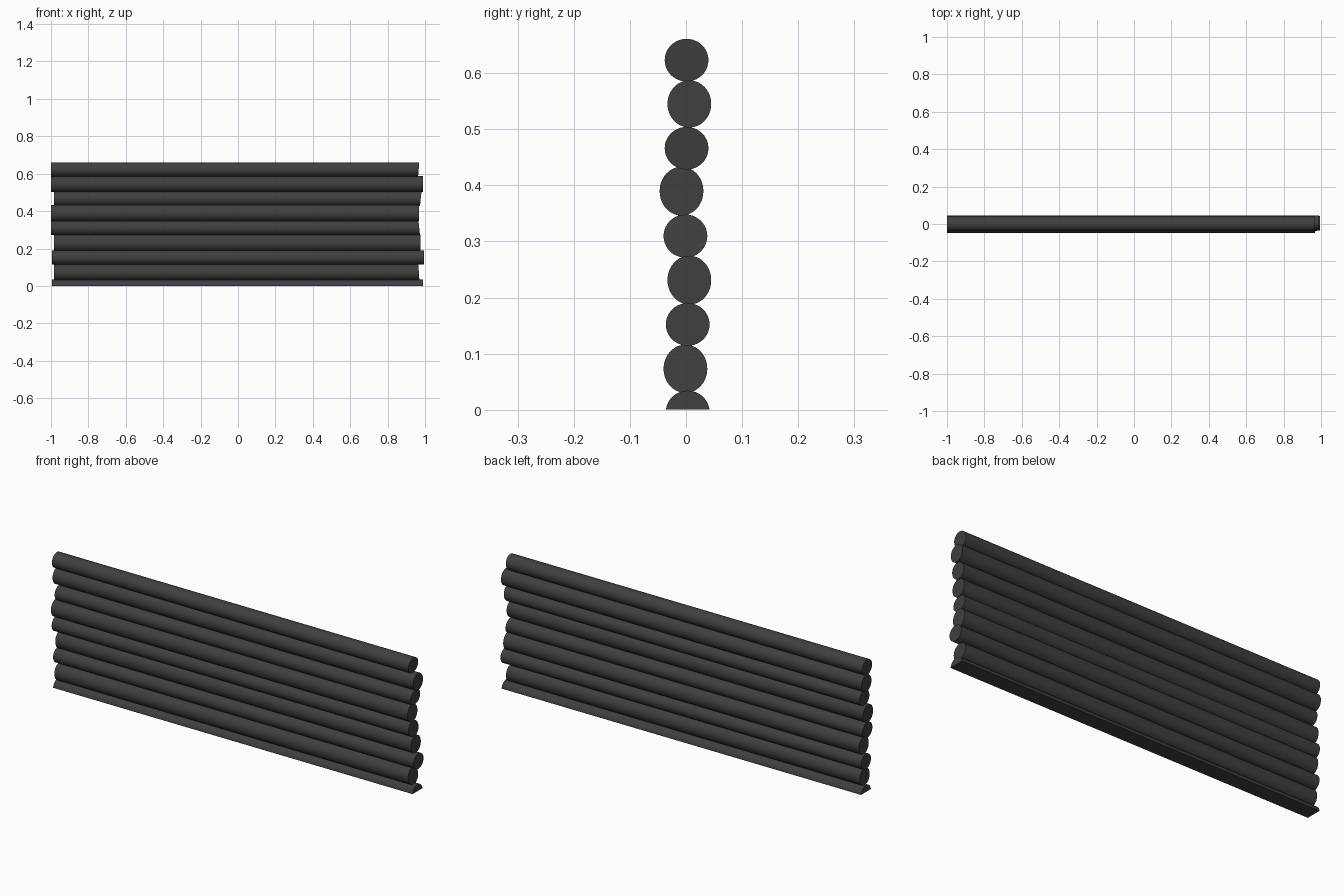
import bpy, bmesh, math

if "Cube" in bpy.data.objects:
    bpy.data.objects.remove(bpy.data.objects["Cube"])

mat = bpy.data.materials.new("dark_wood")
mat.diffuse_color = (0.05, 0.05, 0.05, 1)
mat.use_nodes = True
mat.node_tree.nodes["Principled BSDF"].inputs["Base Color"].default_value = mat.diffuse_color

SIDES = 40
RY = 0.039


def log(name, y, z, rz, x0, x1, slant=0.0, cut=False):
    """Oval log along x; slant leans the right-hand end face."""
    bm = bmesh.new()
    rings = []
    for x, lean in ((x0, 0.0), (x1, slant)):
        ring = []
        for i in range(SIDES):
            a = 2 * math.pi * i / SIDES
            s = math.sin(a)
            ring.append(bm.verts.new((x + lean * s, y + RY * math.cos(a), z + rz * s)))
        rings.append(ring)
    a, b = rings
    for i in range(SIDES):
        j = (i + 1) % SIDES
        bm.faces.new((a[i], a[j], b[j], b[i]))
    bm.faces.new(a)
    bm.faces.new(b)
    # Bottom log is sawn flat at ground level
    if cut:
        geom = bm.verts[:] + bm.edges[:] + bm.faces[:]
        res = bmesh.ops.bisect_plane(bm, geom=geom, dist=1e-5, plane_co=(0, 0, 0),
                                     plane_no=(0, 0, 1), clear_inner=True)
        edges = [e for e in res["geom_cut"] if isinstance(e, bmesh.types.BMEdge)]
        bmesh.ops.contextual_create(bm, geom=edges)
    bmesh.ops.recalc_face_normals(bm, faces=bm.faces)
    me = bpy.data.meshes.new(name)
    bm.to_mesh(me)
    bm.free()
    ob = bpy.data.objects.new(name, me)
    bpy.context.collection.objects.link(ob)
    me.materials.append(mat)
    bpy.ops.object.select_all(action='DESELECT')
    ob.select_set(True)
    bpy.context.view_layer.objects.active = ob
    bpy.ops.object.shade_smooth_by_angle(angle=math.radians(35))


# Stacked logs from bottom to top: y, z, vertical radius, left x, right x, end slant
logs = [
    (0.003, -0.004, 0.038, -0.995, 0.988, 0.0),
    (-0.001, 0.073, 0.043, -0.985, 0.967, -0.003),
    (0.003, 0.152, 0.038, -0.995, 0.994, 0.0),
    (0.006, 0.231, 0.0435, -0.985, 0.977, 0.0),
    (-0.001, 0.3095, 0.0385, -1.0, 0.969, -0.004),
    (-0.008, 0.3895, 0.0435, -0.999, 0.968, 0.0),
    (0.001, 0.466, 0.038, -0.985, 0.977, 0.004),
    (0.006, 0.545, 0.042, -1.0, 0.989, 0.0),
    (0.001, 0.623, 0.038, -1.0, 0.966, 0.003),
]
for n, row in enumerate(logs):
    log(f"wall_log_{n + 1}", *row, cut=(n == 0))
